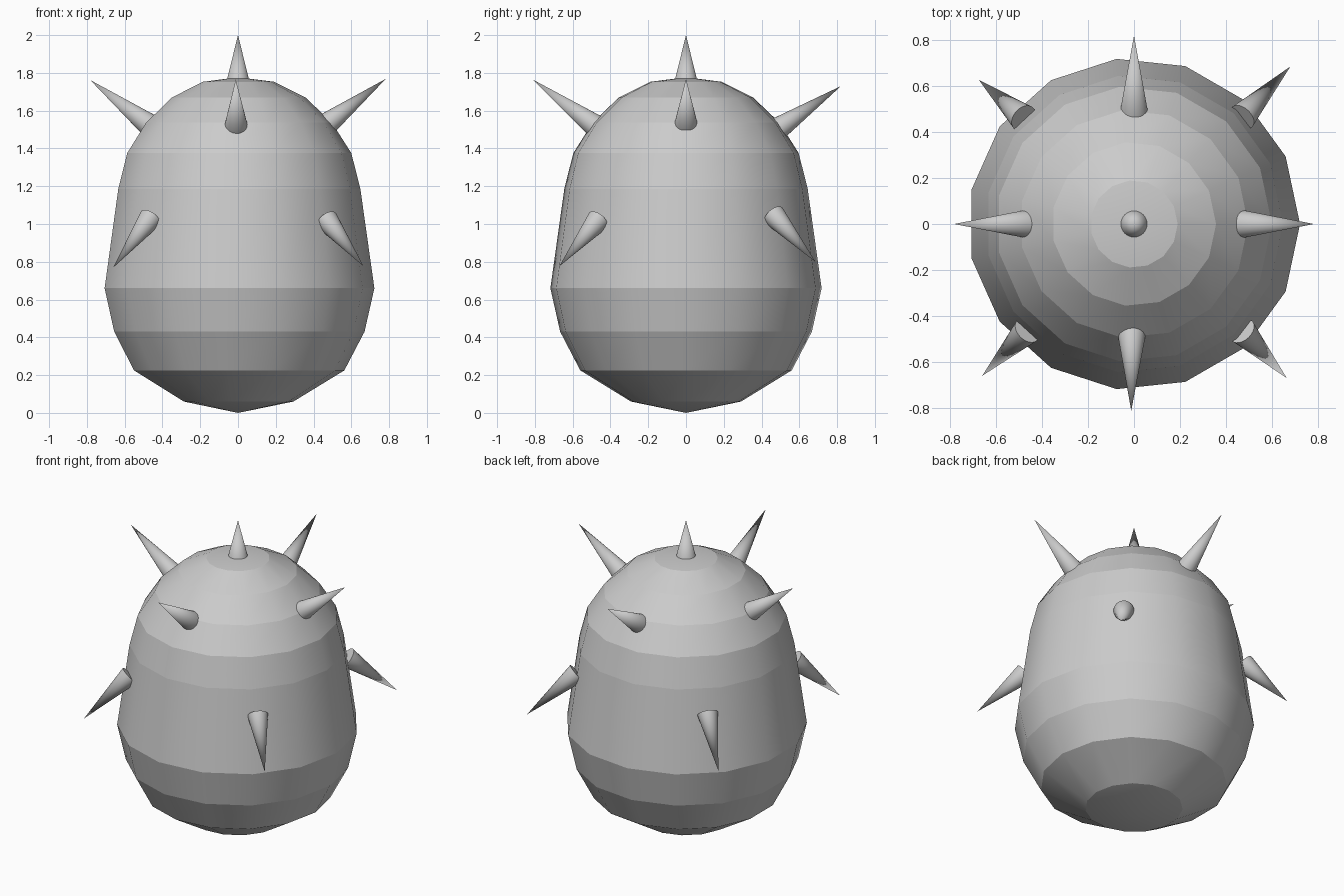
import bpy, bmesh
from math import cos, sin, tau
from mathutils import Vector

if "Cube" in bpy.data.objects:
    bpy.data.objects.remove(bpy.data.objects["Cube"])


def finish(bm, name):
    bmesh.ops.recalc_face_normals(bm, faces=bm.faces[:])
    mesh = bpy.data.meshes.new(name)
    bm.to_mesh(mesh)
    bm.free()
    obj = bpy.data.objects.new(name, mesh)
    bpy.context.collection.objects.link(obj)
    return obj


# Egg-shaped body: 15-sided lathe, smooth around, hard between bands
SIDES = 15
profile = [(0.293, 0.06), (0.563, 0.225), (0.67, 0.43), (0.722, 0.66),
           (0.648, 1.185), (0.60, 1.375), (0.497, 1.537), (0.357, 1.67),
           (0.19, 1.753)]
bm = bmesh.new()
rings = [[bm.verts.new((r * cos(tau * i / SIDES), r * sin(tau * i / SIDES), z))
          for i in range(SIDES)] for r, z in profile]
bottom = bm.verts.new((0, 0, 0))
top = bm.verts.new((0, 0, 1.777))
for i in range(SIDES):
    j = (i + 1) % SIDES
    bm.faces.new((bottom, rings[0][j], rings[0][i]))
    bm.faces.new((top, rings[-1][i], rings[-1][j]))
    for a, b in zip(rings, rings[1:]):
        bm.faces.new((a[i], a[j], b[j], b[i]))
for f in bm.faces:
    f.smooth = True
for e in bm.edges:
    if abs(e.verts[0].co.z - e.verts[1].co.z) < 1e-5:
        e.smooth = False
finish(bm, "body")


# Spike: smooth cone from a base centre to a tip
def spike(name, base, tip, radius=0.062, sides=24):
    base, tip = Vector(base), Vector(tip)
    axis = tip - base
    bm = bmesh.new()
    bmesh.ops.create_cone(bm, cap_ends=True, segments=sides, radius1=radius,
                          radius2=0, depth=axis.length)
    bmesh.ops.translate(bm, verts=bm.verts[:], vec=(0, 0, axis.length / 2))
    for f in bm.faces:
        f.smooth = len(f.verts) < 5
    for e in bm.edges:
        e.smooth = all(f.smooth for f in e.link_faces)
    obj = finish(bm, name)
    obj.rotation_mode = 'QUATERNION'
    obj.rotation_quaternion = axis.to_track_quat('Z', 'Y')
    obj.location = base


# Crown spike
spike("top_spike", (0, 0, 1.75), (0, 0, 2.0))

# Upper spikes, pointing up and out
spike("upper_spike_right", (0.465, 0, 1.525), (0.782, 0, 1.768))
spike("upper_spike_left", (-0.465, 0, 1.52), (-0.782, 0, 1.762))
spike("upper_spike_front", (-0.01, -0.475, 1.515), (-0.012, -0.812, 1.765))
spike("upper_spike_back", (0, 0.48, 1.50), (0, 0.82, 1.73))

# Lower spikes, pointing down and out on the diagonals
spike("lower_spike_front_left", (-0.464, -0.462, 1.03), (-0.66, -0.66, 0.77))
spike("lower_spike_front_right", (0.47, -0.465, 1.02), (0.664, -0.67, 0.777))
spike("lower_spike_back_left", (-0.48, 0.46, 1.03), (-0.675, 0.627, 0.77))
spike("lower_spike_back_right", (0.47, 0.465, 1.045), (0.68, 0.685, 0.80))
